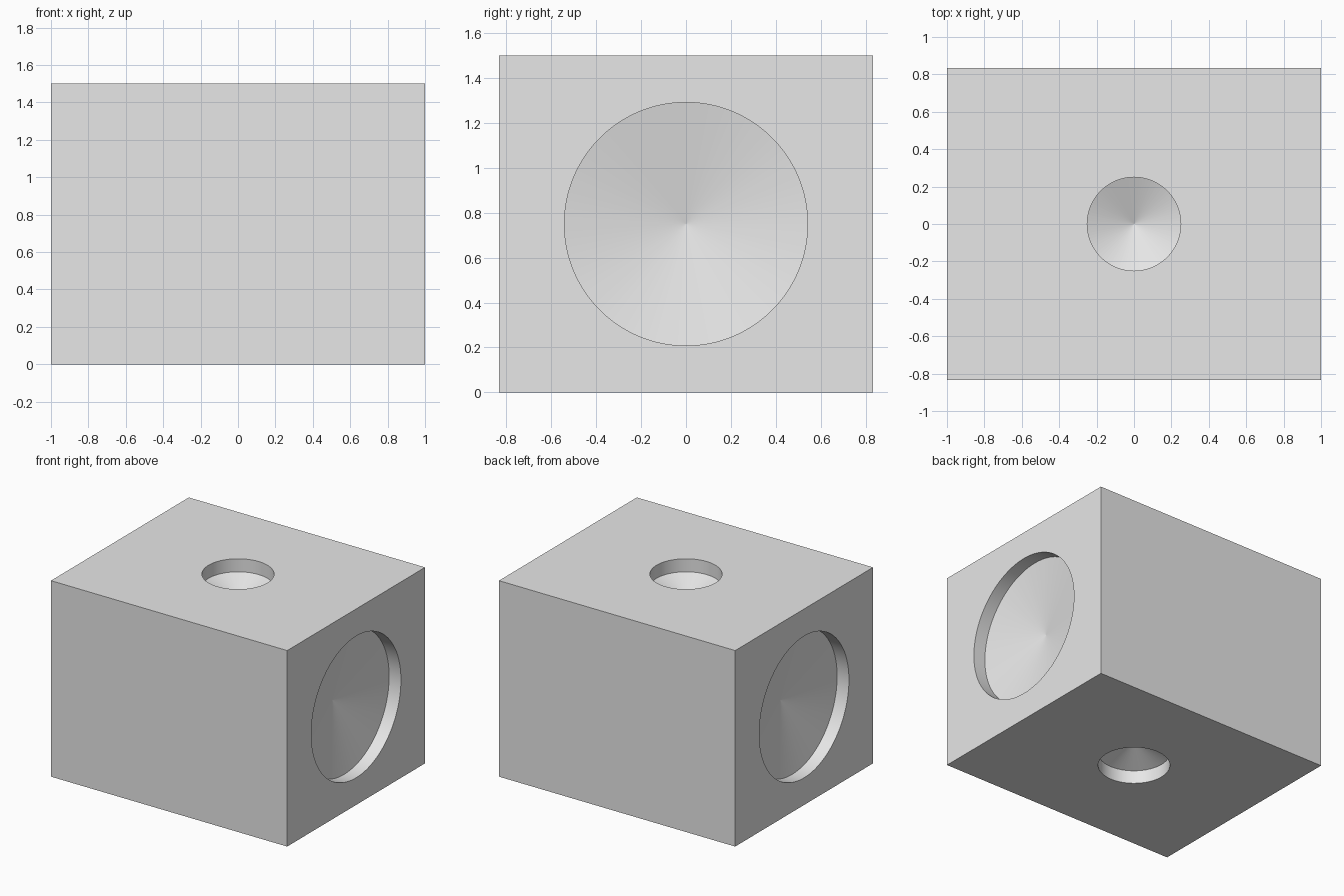
import bpy
import bmesh
import math
from mathutils import Matrix, Vector

cube = bpy.data.objects.get("Cube")
if cube:
    bpy.data.objects.remove(cube, do_unlink=True)

SIZE = Vector((2.0, 1.667, 1.5))
CENTER = Vector((0, 0, SIZE.z / 2))
WALL_DEPTH = 0.1
TIP_DEPTH = 0.1
SEGMENTS = 96

grey = bpy.data.materials.new("light grey")
grey.use_nodes = True
colour = (0.8, 0.8, 0.8, 1)
grey.diffuse_color = colour
grey.node_tree.nodes["Principled BSDF"].inputs["Base Color"].default_value = colour


def add_object(name, bm):
    mesh = bpy.data.meshes.new(name)
    bm.to_mesh(mesh)
    bm.free()
    mesh.materials.append(grey)
    obj = bpy.data.objects.new(name, mesh)
    bpy.context.collection.objects.link(obj)
    return obj


def add_drill(name, radius, direction):
    """Round cutter with a conical tip, sunk into the face looking along direction."""
    direction = Vector(direction)
    bm = bmesh.new()
    rings = []
    for z in (WALL_DEPTH, -WALL_DEPTH):
        ring = bmesh.ops.create_circle(bm, segments=SEGMENTS, radius=radius,
                                       matrix=Matrix.Translation((0, 0, z)))
        rings.append(ring["verts"])
    upper, lower = rings
    tip = bm.verts.new((0, 0, -WALL_DEPTH - TIP_DEPTH))
    bm.faces.new(upper)
    for i in range(SEGMENTS):
        j = (i + 1) % SEGMENTS
        bm.faces.new((upper[i], upper[j], lower[j], lower[i]))
        bm.faces.new((lower[i], lower[j], tip))
    bmesh.ops.recalc_face_normals(bm, faces=bm.faces)
    # Aim the cutter and place it on the block's surface
    reach = sum(abs(d) * s for d, s in zip(direction, SIZE)) / 2
    turn = Vector((0, 0, 1)).rotation_difference(direction).to_matrix().to_4x4()
    bm.transform(Matrix.Translation(CENTER + direction * reach) @ turn)
    drill = add_object(name, bm)
    drill.hide_render = True
    return drill


# Solid block
bm = bmesh.new()
bmesh.ops.create_cube(bm, size=1)
bmesh.ops.scale(bm, vec=SIZE, verts=bm.verts)
bmesh.ops.translate(bm, vec=CENTER, verts=bm.verts)
block = add_object("drilled_block", bm)

# Wide recesses on both ends, small recesses on top and bottom
drills = []
for sign in (1, -1):
    drills.append(add_drill("end_drill", 0.542, (sign, 0, 0)))
    drills.append(add_drill("vertical_drill", 0.25, (0, 0, sign)))

for drill in drills:
    cut = block.modifiers.new("recess", "BOOLEAN")
    cut.operation = "DIFFERENCE"
    cut.solver = "EXACT"
    cut.object = drill

# Bake the cuts and remove the cutters
bpy.context.view_layer.update()
evaluated = block.evaluated_get(bpy.context.evaluated_depsgraph_get())
cut_mesh = bpy.data.meshes.new_from_object(evaluated)
block.modifiers.clear()
block.data = cut_mesh
for drill in drills:
    bpy.data.objects.remove(drill, do_unlink=True)

# Smooth round walls, crisp rims and flat conical floors
bpy.ops.object.select_all(action="DESELECT")
block.select_set(True)
bpy.context.view_layer.objects.active = block
bpy.ops.object.shade_smooth_by_angle(angle=math.radians(30))
for face in block.data.polygons:
    if len(face.vertices) != 4:
        face.use_smooth = False
